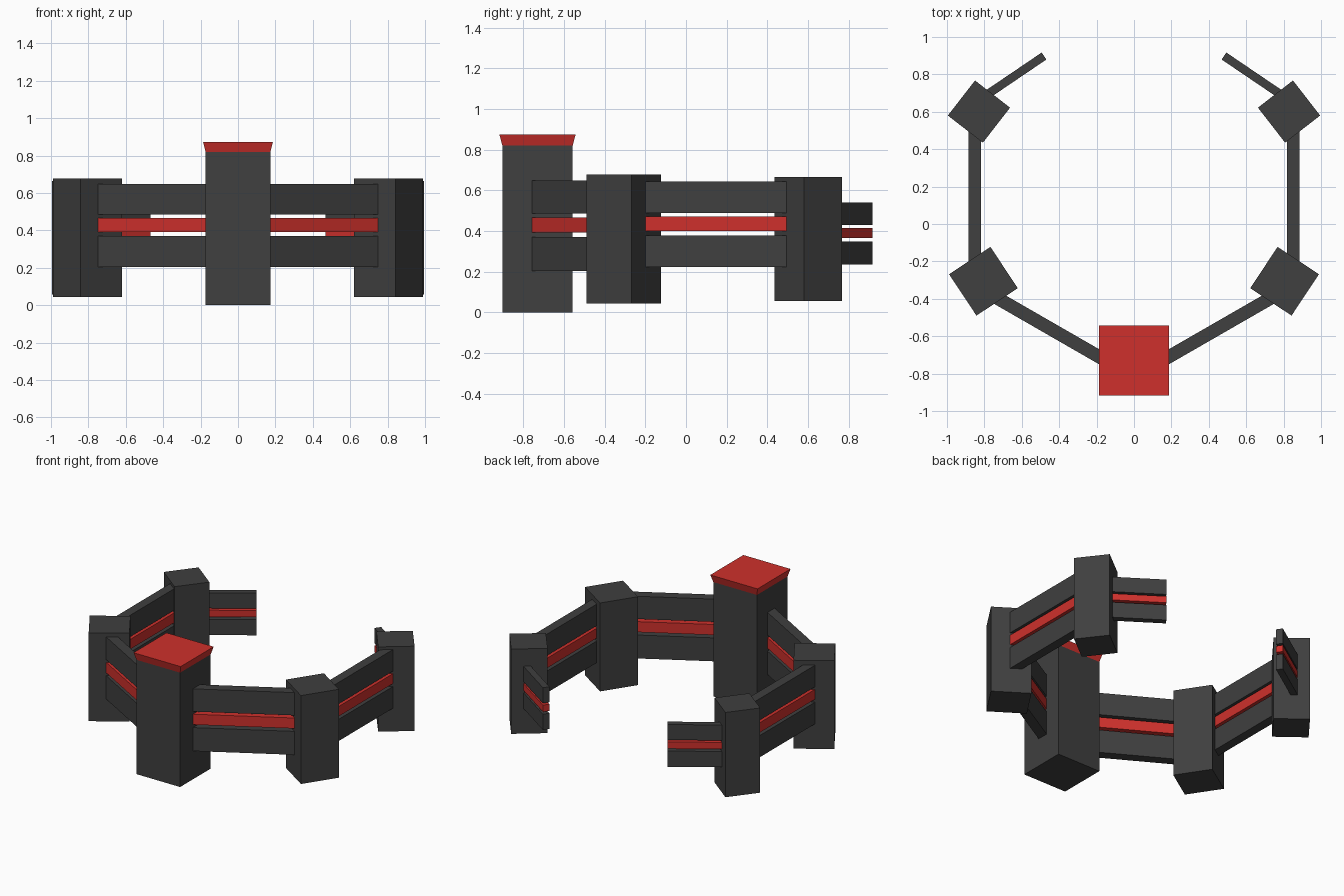
import bpy
import math
from mathutils import Vector

if "Cube" in bpy.data.objects:
    bpy.data.objects.remove(bpy.data.objects["Cube"])


def material(name, color):
    m = bpy.data.materials.new(name)
    m.diffuse_color = color
    m.use_nodes = True
    m.node_tree.nodes["Principled BSDF"].inputs["Base Color"].default_value = m.diffuse_color
    return m


DARK = material("dark_stone", (0.05, 0.05, 0.05, 1))
RED = material("red_trim", (0.62, 0.03, 0.025, 1))


def box(name, x, y, z0, z1, sx, sy, angle, mat):
    bpy.ops.mesh.primitive_cube_add(size=1, location=(x, y, (z0 + z1) / 2),
                                    rotation=(0, 0, angle))
    o = bpy.context.object
    o.name = name
    o.scale = (sx, sy, z1 - z0)
    o.data.materials.append(mat)
    return o


def wall(name, side, a, b, thick, layers):
    """Two dark beams with a red rail between them, running from a to b."""
    a, b = (Vector((side * p[0], p[1])) for p in (a, b))
    d, c = b - a, (a + b) / 2
    for part, (z0, z1), mat in zip(("lower_beam", "red_rail", "upper_beam"),
                                   layers, (DARK, RED, DARK)):
        box(f"{name}_{part}", c.x, c.y, z0, z1, d.length, thick,
            math.atan2(d.y, d.x), mat)


# Main front tower
box("main_tower", 0, -0.73, 0, 0.82, 0.346, 0.346, 0, DARK)

# Flared red cap on the main tower
bpy.ops.mesh.primitive_cone_add(vertices=4, radius1=0.173 * math.sqrt(2),
                                radius2=0.187 * math.sqrt(2), depth=0.053,
                                location=(0, -0.73, 0.8465),
                                rotation=(0, 0, math.pi / 4))
cap = bpy.context.object
cap.name = "tower_cap"
cap.data.materials.append(RED)

for label, s in (("left", -1), ("right", 1)):
    # Corner towers
    box(f"{label}_front_tower", s * 0.805, -0.306, 0.043, 0.677,
        0.265, 0.265, -s * math.radians(33.5), DARK)
    box(f"{label}_rear_tower", s * 0.829, 0.601, 0.056, 0.664,
        0.237, 0.237, s * math.radians(37.8), DARK)
    # Walls between the towers
    wall(f"{label}_front_wall", s, (0.12, -0.748), (0.77, -0.374), 0.07,
         ((0.203, 0.371), (0.392, 0.467), (0.486, 0.649)))
    wall(f"{label}_side_wall", s, (0.851, -0.26), (0.851, 0.55), 0.067,
         ((0.222, 0.378), (0.399, 0.47), (0.488, 0.643)))
    # Free-standing rear wings
    wall(f"{label}_rear_wing", s, (0.80, 0.682), (0.481, 0.898), 0.045,
         ((0.236, 0.349), (0.366, 0.414), (0.428, 0.539)))
